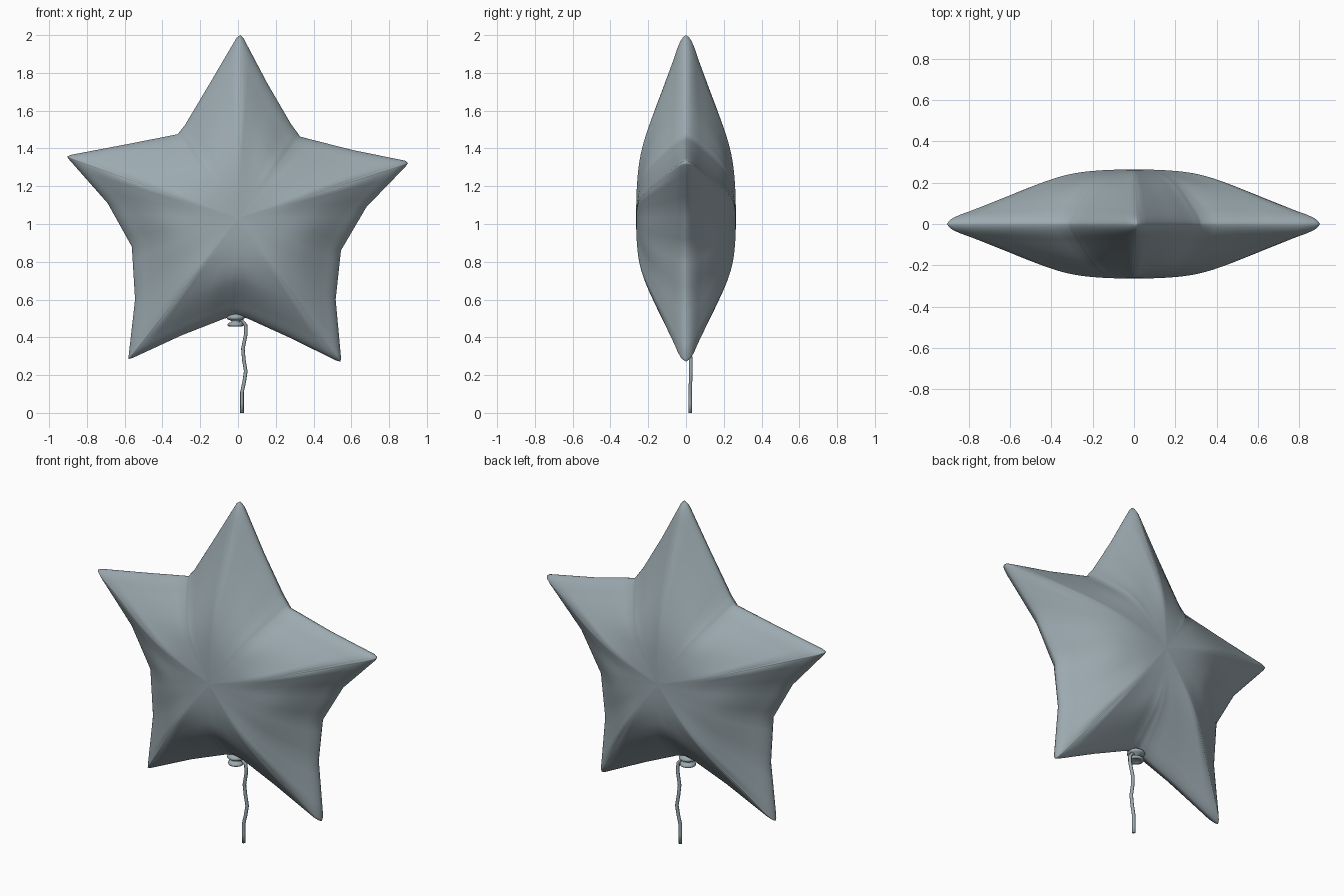
import bpy, bmesh, math
from mathutils import Vector

if "Cube" in bpy.data.objects:
    bpy.data.objects.remove(bpy.data.objects["Cube"])

mat = bpy.data.materials.new("grey blue foil")
mat.diffuse_color = (0.33, 0.40, 0.43, 1)
mat.use_nodes = True
mat.node_tree.nodes["Principled BSDF"].inputs["Base Color"].default_value = mat.diffuse_color


def finish(name, bm):
    bmesh.ops.recalc_face_normals(bm, faces=bm.faces)
    me = bpy.data.meshes.new(name)
    bm.to_mesh(me)
    bm.free()
    ob = bpy.data.objects.new(name, me)
    bpy.context.collection.objects.link(ob)
    me.materials.append(mat)
    for p in me.polygons:
        p.use_smooth = True
    return ob


def lookup(table, t):
    # smooth interpolation through a small table
    for i in range(len(table) - 1):
        (a, ya), (b, yb) = table[i], table[i + 1]
        if t <= b:
            return ya + (yb - ya) * (t - a) / (b - a)
    return table[-1][1]


# Balloon outline: x, z, and blend (0 = arm ridge, 1 = valley)
C = (0.0, 1.03)
outline = [
    (0.012, 2.0, 0), (0.03, 1.982, .03), (0.155, 1.745, .4), (0.28, 1.53, .85), (0.33, 1.462, 1),
    (0.60, 1.393, .5), (0.885, 1.335, .03), (0.90, 1.322, 0), (0.888, 1.305, .03),
    (0.68, 1.09, .5), (0.545, 0.86, 1), (0.517, 0.60, .5), (0.546, 0.285, .03),
    (0.541, 0.272, 0), (0.52, 0.277, .03), (0.27, 0.40, .5), (0.05, 0.50, .93), (-0.01, 0.512, 1),
    (-0.07, 0.50, .93), (-0.30, 0.41, .5), (-0.56, 0.29, .03), (-0.58, 0.285, 0), (-0.578, 0.31, .03),
    (-0.545, 0.60, .5), (-0.562, 0.88, 1), (-0.69, 1.11, .5), (-0.893, 1.34, .03),
    (-0.905, 1.357, 0), (-0.885, 1.366, .03), (-0.60, 1.42, .5), (-0.32, 1.475, 1),
    (-0.28, 1.525, .85), (-0.14, 1.76, .4), (-0.008, 1.985, .03),
]
ridge = [(0, .265), (.15, .262), (.28, .253), (.38, .235), (.48, .205), (.6, .162), (.72, .118),
         (.84, .075), (.93, .043), (.97, .028), (.99, .015), (1, 0)]
valley = [(0, .265), (.2, .26), (.35, .25), (.5, .232), (.62, .203), (.75, .148), (.86, .092),
          (.94, .05), (.975, .028), (.99, .015), (1, 0)]

# Densify outline
pts = []
SUB = 4
for i, p in enumerate(outline):
    q = outline[(i + 1) % len(outline)]
    for k in range(SUB):
        f = k / SUB
        pts.append([a + (b - a) * f for a, b in zip(p, q)])
levels = [i / 26 for i in range(1, 25)] + [.95, .97, .985, .994]

bm = bmesh.new()
rim = [bm.verts.new((x, 0, z)) for x, z, s in pts]
n = len(pts)
for side in (-1, 1):
    centre = bm.verts.new((C[0], side * .265, C[1]))
    prev = None
    for t in levels + [1]:
        if t == 1:
            ring = rim
        else:
            ring = []
            for x, z, s in pts:
                y = lookup(ridge, t) * (1 - s) + lookup(valley, t) * s
                ring.append(bm.verts.new((C[0] + (x - C[0]) * t, side * y, C[1] + (z - C[1]) * t)))
        for i in range(n):
            j = (i + 1) % n
            if prev is None:
                bm.faces.new((centre, ring[i], ring[j]))
            else:
                bm.faces.new((prev[i], ring[i], ring[j], prev[j]))
        prev = ring
# soften ridges and valleys away from the rim
inner = [v for v in bm.verts if abs(v.co.y) > .03]
for _ in range(5):
    bmesh.ops.smooth_vert(bm, verts=inner, factor=.5, use_axis_x=False, use_axis_y=True, use_axis_z=False)
finish("star_balloon", bm)


# Lathed knot under the balloon
prof = [(0, .525), (.03, .522), (.045, .512), (.048, .503), (.042, .495), (.024, .489), (.02, .481),
        (.036, .477), (.043, .469), (.041, .461), (.033, .457), (.022, .463), (0, .47)]
bm = bmesh.new()
vs = [bm.verts.new((-.013 + r, 0, z)) for r, z in prof]
es = [bm.edges.new((a, b)) for a, b in zip(vs, vs[1:])]
bmesh.ops.spin(bm, geom=vs + es, cent=(-.013, 0, 0), axis=(0, 0, 1), angle=math.tau, steps=24)
bmesh.ops.remove_doubles(bm, verts=bm.verts, dist=1e-4)
finish("balloon_knot", bm)

# Wavy string
path = [(-.01, 0, .485), (.02, .008, .49), (.04, .014, .465), (.042, .018, .42), (.026, .022, .34),
        (.031, .025, .28), (.041, .026, .22), (.033, .024, .165), (.021, .022, .11), (.021, .022, .05), (.021, .022, 0)]
path = [Vector(p) for p in path]
bm = bmesh.new()
prev = None
for i, p in enumerate(path):
    d = (path[min(i + 1, len(path) - 1)] - path[max(i - 1, 0)]).normalized()
    if i == len(path) - 1:
        d = Vector((0, 0, -1))
    u = d.cross(Vector((0, 1, 0))).normalized()
    w = d.cross(u)
    ring = [bm.verts.new(p + .0095 * (u * math.cos(a) + w * math.sin(a)))
            for a in (k * math.tau / 10 for k in range(10))]
    if prev:
        for k in range(10):
            bm.faces.new((prev[k], ring[k], ring[(k + 1) % 10], prev[(k + 1) % 10]))
    else:
        bm.faces.new(ring)
    prev = ring
bm.faces.new(prev)
finish("balloon_string", bm)
